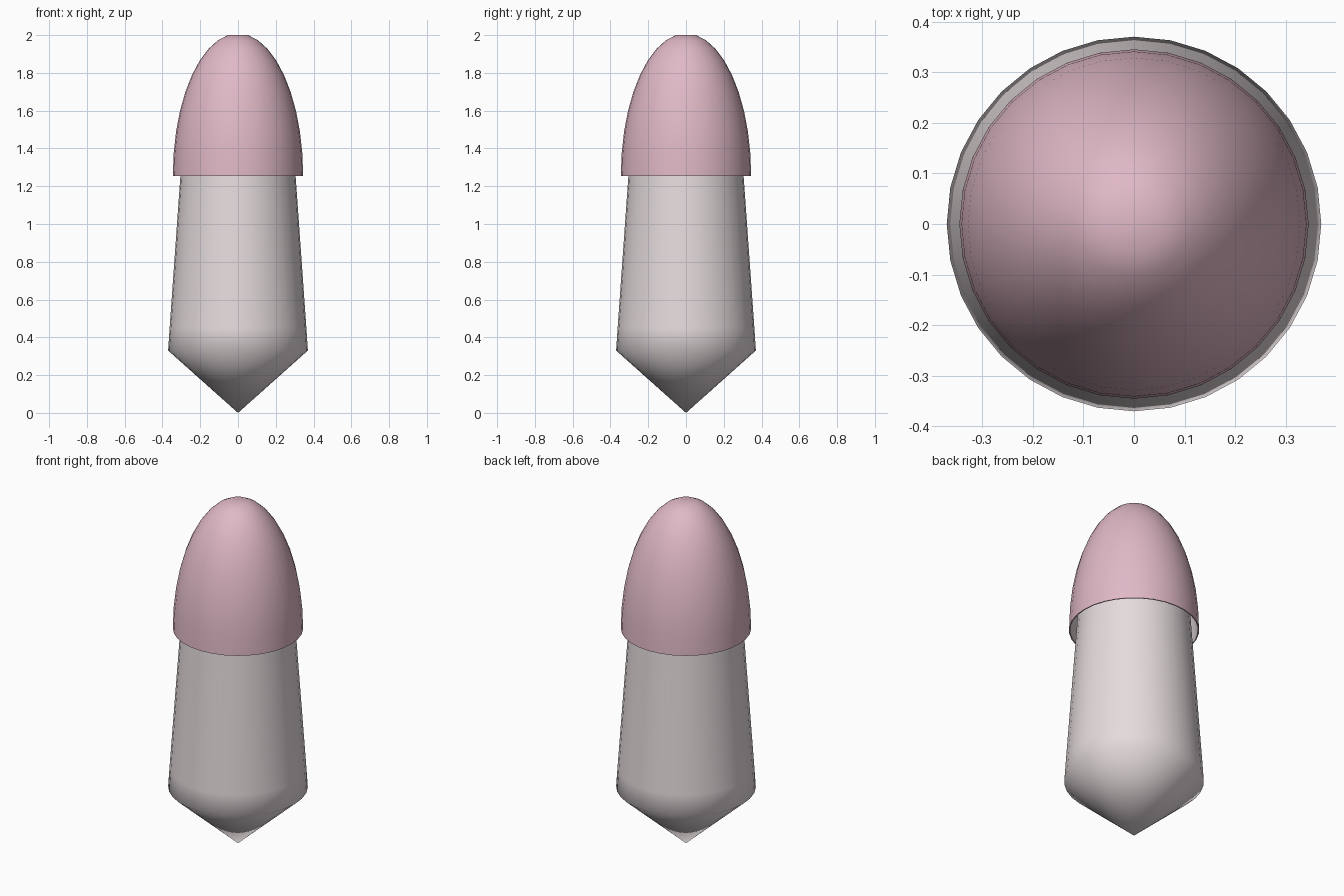
import bpy, bmesh, math

if "Cube" in bpy.data.objects:
    bpy.data.objects.remove(bpy.data.objects["Cube"])

SIDES = 32


def material(name, rgb):
    m = bpy.data.materials.new(name)
    m.diffuse_color = (*rgb, 1)
    m.use_nodes = True
    m.node_tree.nodes["Principled BSDF"].inputs["Base Color"].default_value = m.diffuse_color
    return m


def lathe(name, profile, mats, inner_from=None, flat_top=False):
    """Revolve (radius, z) points listed bottom to top along the outside."""
    bm = bmesh.new()
    rings = []
    for r, z in profile:
        if r == 0:
            rings.append([bm.verts.new((0, 0, z))])
        else:
            rings.append([bm.verts.new((r * math.cos(2 * math.pi * i / SIDES),
                                        r * math.sin(2 * math.pi * i / SIDES), z))
                          for i in range(SIDES)])
    for k, (a, b) in enumerate(zip(rings, rings[1:])):
        for i in range(SIDES):
            j = (i + 1) % SIDES
            if len(a) == 1:
                f = bm.faces.new((a[0], b[j], b[i]))
            else:
                f = bm.faces.new((a[i], a[j], b[j], b[i]))
            f.smooth = True
            if inner_from is not None and k < inner_from:
                f.material_index = 1
    # flat disc closing the last ring
    if flat_top:
        bm.faces.new(rings[-1]).smooth = False
    me = bpy.data.meshes.new(name)
    bm.to_mesh(me)
    bm.free()
    for m in mats:
        me.materials.append(m)
    ob = bpy.data.objects.new(name, me)
    bpy.context.collection.objects.link(ob)
    return ob


pink = material("pink", (0.74, 0.48, 0.565))
pale = material("pale", (0.78, 0.71, 0.72))

# Tapered stem with a pointed foot
lathe("stem", [(0, 0), (0.37, 0.33), (0.362, 0.45), (0.305, 1.255), (0.295, 1.4)],
      [pale], flat_top=True)


# Domed cap: pale hollow lining, then the pink outside
def dome(r, h, steps):
    return [(r * math.cos(math.radians(9 * k)), 1.255 + h * math.sin(math.radians(9 * k)))
            for k in steps]


lining = dome(0.339, 0.74, range(9, -1, -1))
shell = dome(0.345, 0.754, range(0, 10))
cap = lathe("cap", lining + shell, [pink, pale], inner_from=9, flat_top=True)
cap.data.set_sharp_from_angle(angle=math.radians(50))
